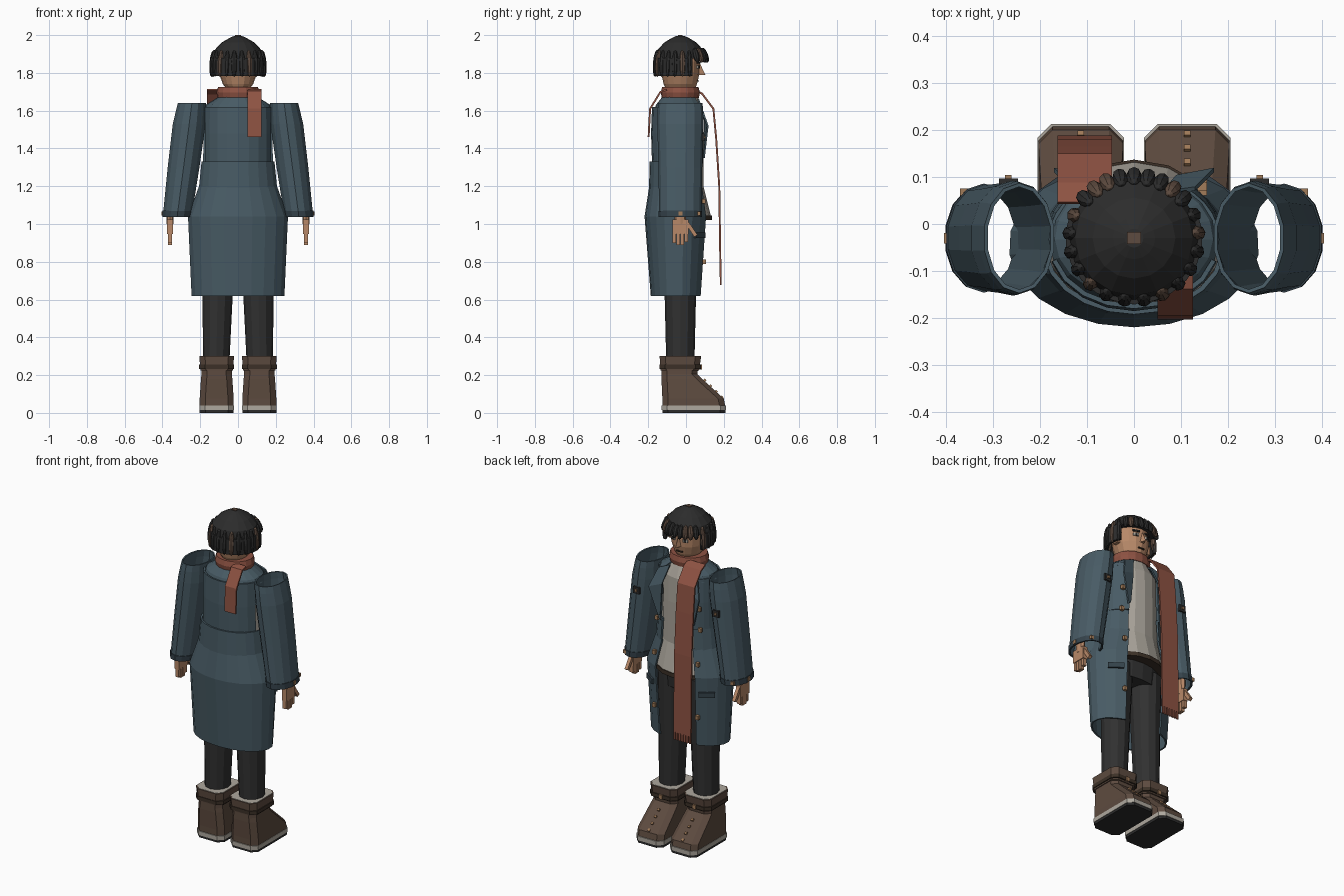
import bpy, bmesh
from math import radians, sin, cos
from mathutils import Euler, Matrix, Vector

if "Cube" in bpy.data.objects:
    bpy.data.objects.remove(bpy.data.objects["Cube"])

AXIS = -.03  # depth of the body's centre line


def material(name, *rgb):
    mat = bpy.data.materials.new(name)
    mat.use_nodes = True
    mat.diffuse_color = (*rgb, 1)
    mat.node_tree.nodes["Principled BSDF"].inputs["Base Color"].default_value = mat.diffuse_color
    return mat


coat_cloth = material("slate blue cloth", .065, .105, .13)
trim_cloth = material("dark blue cloth", .035, .055, .07)
wool = material("rust wool", .27, .085, .055)
cotton = material("cream cotton", .42, .39, .34)
trouser_cloth = material("charcoal cloth", .03, .03, .03)
leather = material("brown leather", .11, .07, .05)
dark_leather = material("dark brown leather", .045, .03, .02)
black = material("soft black", .025, .025, .025)
skin = material("skin", .48, .25, .14)
brass = material("dull brass", .36, .2, .1)


def finish(name, mat, bm, thickness=0):
    bmesh.ops.recalc_face_normals(bm, faces=bm.faces)
    mesh = bpy.data.meshes.new(name)
    bm.to_mesh(mesh)
    bm.free()
    mesh.materials.append(mat)
    part = bpy.data.objects.new(name, mesh)
    bpy.context.collection.objects.link(part)
    if thickness:
        shell = part.modifiers.new("thickness", "SOLIDIFY")
        shell.thickness = thickness
        shell.offset = 0
    return part


def pair(part):
    """Keep the left part and add its mirrored right twin."""
    twin = part.copy()
    twin.data = part.data.copy()
    twin.data.transform(Matrix.Scale(-1, 4, Vector((1, 0, 0))))
    twin.data.flip_normals()
    twin.name = "right_" + part.name
    part.name = "left_" + part.name
    bpy.context.collection.objects.link(twin)


def loft(name, mat, rings, closed=True, caps=True, thickness=0):
    """Bridge a stack of point rings with quads."""
    bm = bmesh.new()
    rows = [[bm.verts.new(point) for point in ring] for ring in rings]
    for low, high in zip(rows, rows[1:]):
        for i in range(0 if closed else 1, len(low)):
            bm.faces.new((low[i - 1], low[i], high[i], high[i - 1]))
    if closed and caps:
        bm.faces.new(rows[0])
        bm.faces.new(rows[-1])
    return finish(name, mat, bm, thickness)


def tube(name, mat, spec, x=0, y=AXIS, lean=0, start=0, end=360, sides=16, thickness=0):
    """Elliptical rings (height, half width, half depth); angles run from +y to +x."""
    closed = end - start == 360
    steps = range(sides if closed else sides + 1)
    angles = [radians(start + (end - start) * i / sides) for i in steps]
    base = spec[0][0]
    rings = [[(x + lean * (z - base) + rx * sin(a), y + ry * cos(a), z) for a in angles]
             for z, rx, ry in spec]
    return loft(name, mat, rings, closed, not thickness, thickness)


def prism(name, mat, x, spec, corner=.03):
    """Rectangular rings with cut corners (height, half width, back, front)."""
    rings = []
    for z, half, back, front in spec:
        side = [(half - corner, back), (half, back + corner),
                (half, front - corner), (half - corner, front)]
        rings.append([(x + dx, y, z) for dx, y in side] + [(x - dx, y, z) for dx, y in side[::-1]])
    return loft(name, mat, rings)


def placed(name, mat, bm, location, size, turn):
    matrix = Matrix.LocRotScale(Vector(location), Euler(turn), Vector(size))
    bmesh.ops.transform(bm, matrix=matrix, verts=bm.verts)
    return finish(name, mat, bm)


def box(name, mat, location, size, turn=(0, 0, 0)):
    bm = bmesh.new()
    bmesh.ops.create_cube(bm, size=1)
    return placed(name, mat, bm, location, size, turn)


def hair_lock(name, mat, degrees, z, length, tilt):
    bm = bmesh.new()
    bmesh.ops.create_uvsphere(bm, u_segments=8, v_segments=6, radius=1)
    a = radians(degrees)
    location = (.135 * sin(a), AXIS + .13 * cos(a), z)
    return placed(name, mat, bm, location, (.017, .017, length), (tilt, 0, -a))


def ribbon(name, left, right, path):
    rings = [[(left, y, z), (right, y, z)] for y, z in path]
    return loft(name, wool, rings, closed=False, thickness=.01)


# Boots
foot = .113
for name, mat, spec in (
        ("sole", black, [(z, .09, -.125, .21) for z in (0, .015)]),
        ("welt", cotton, [(z, .092, -.13, .213) for z in (.015, .04)]),
        ("boot", leather, [(.04, .09, -.125, .207), (.075, .09, -.125, .2), (.18, .083, -.13, .085),
                           (.205, .08, -.13, .06), (.24, .08, -.13, .065)]),
        ("boot_cuff", leather, [(.225, .086, -.134, .07), (.3, .092, -.14, .08)]),
        ("boot_liner", cotton, [(z, .086, -.135, .075) for z in (.28, .302)]),
        ("boot_strap", dark_leather, [(z, .093, -.14, .08) for z in (.233, .255)])):
    pair(prism(name, mat, foot, spec))
pair(box("boot_buckle", brass, (foot, .08, .243), (.02, .01, .025)))
for i in range(4):
    pair(box("boot_eyelet", brass, (foot, .1 + .03 * i, .173 - .03 * i), (.014, .014, .012), (-.75, 0, 0)))

# Trousers
pair(tube("trouser_leg", trouser_cloth, [(.28, .07, .075), (.62, .08, .083), (1, .09, .1)],
          x=.115, lean=-.02, sides=12))
tube("trouser_hips", trouser_cloth, [(.92, .18, .1), (1.06, .18, .115)])

# Sleeves, open at both ends, with cuffs and patches
pair(tube("sleeve", coat_cloth, [(1.04, .074, .108), (1.3, .082, .112), (1.53, .085, .118),
                                 (1.6, .077, .117), (1.64, .072, .113)],
          x=.322, lean=-.13, sides=14, thickness=.008))
pair(tube("sleeve_cuff", trim_cloth, [(1.037, .077, .111), (1.07, .078, .112)],
          x=.322, lean=-.1, sides=14, thickness=.008))
pair(box("cuff_button", brass, (.398, AXIS, 1.055), (.012, .022, .022)))
pair(box("cuff_stud", brass, (.36, .068, 1.055), (.02, .015, .02)))
pair(box("sleeve_patch", black, (.267, .09, 1.46), (.04, .014, .04)))
pair(box("patch_stud", brass, (.267, .1, 1.46), (.014, .008, .014)))

# Hands
hand = .36
pair(tube("wrist", skin, [(1, .018, .03), (1.09, .022, .032)], x=hand, sides=8))
pair(box("palm", skin, (hand, AXIS, .985), (.03, .085, .075)))
for i, length in enumerate((.05, .06, .06, .045)):
    pair(box("finger", skin, (hand, -.062 + .021 * i, .95 - length / 2), (.022, .017, length)))
pair(box("thumb", skin, (hand, .03, .97), (.02, .02, .08), (.6, 0, 0)))

# Shirt and belt
tube("shirt", cotton, [(1.03, .19, .165), (1.2, .17, .122), (1.45, .155, .125),
                       (1.6, .155, .12), (1.68, .08, .09)])
tube("shirt_belt", dark_leather, [(z, .193, .167) for z in (1.02, 1.045)])

# Open-fronted coat with armholes
tube("coat_skirt", coat_cloth, [(.62, .243, .137), (1.04, .262, .17), (1.2, .203, .145)],
     y=-.045, start=30, end=330, sides=18, thickness=.009)
tube("coat_waist", coat_cloth, [(1.19, .204, .146), (1.33, .19, .142)],
     y=-.045, start=32, end=328, sides=18, thickness=.01)
tube("coat_back", coat_cloth, [(1.32, .178, .135), (1.48, .178, .14), (1.62, .176, .135)],
     y=-.04, start=106, end=254, sides=8, thickness=.01)
tube("coat_yoke", coat_cloth, [(1.6, .178, .135), (1.63, .165, .125), (1.68, .085, .085)],
     start=38, end=322, thickness=.008)
pair(tube("coat_front", coat_cloth, [(1.32, .185, .14), (1.48, .18, .143), (1.62, .176, .13)],
          start=35, end=78, sides=4, thickness=.01))
lapel = [[(.06, .065, 1.66), (.13, .075, 1.63)], [(.09, .1, 1.55), (.17, .115, 1.52)],
         [(.105, .095, 1.36), (.12, .095, 1.35)]]
pair(loft("lapel", coat_cloth, lapel, closed=False, thickness=.009))
for y, z in ((.097, .8), (.095, 1.12), (.07, 1.32), (.08, 1.45)):
    pair(box("coat_button", brass, (.145, y, z), (.02, .018, .024)))
pair(box("pocket_flap", trim_cloth, (.19, .073, .94), (.09, .012, .03), (0, 0, -.62)))

# Scarf: neck wrap, two hanging tails and a fringe
tube("scarf_wrap", wool, [(1.668, .108, .098), (1.695, .114, .104), (1.725, .106, .096)])
ribbon("scarf_long_tail", -.163, -.047, [(.045, 1.71), (.085, 1.69), (.145, 1.61),
                                         (.16, 1.45), (.176, 1.2), (.183, .72)])
ribbon("scarf_short_tail", .05, .125, [(-.1, 1.71), (-.135, 1.7), (-.19, 1.61), (-.198, 1.46)])
for i in range(7):
    box("scarf_fringe", wool, (-.156 + .017 * i, .184, .7), (.011, .009, .045))

# Head and face
tube("neck", skin, [(1.62, .065, .07), (1.78, .07, .075)], sides=12)
tube("head", skin, [(1.7, .05, .07), (1.74, .08, .088), (1.79, .098, .1), (1.86, .107, .102), (1.93, .09, .09)])
nose = [[(-half, .06, z), (half, .06, z), (0, tip, z)] for half, tip, z in ((.016, .102, 1.79), (.008, .074, 1.85))]
loft("nose", skin, nose)
box("mouth", dark_leather, (0, .063, 1.757), (.04, .009, .007))
for name, mat, y, z, size in (("eye", cotton, .064, 1.83, (.03, .009, .016)),
                              ("pupil", black, .068, 1.83, (.013, .008, .016)),
                              ("eyebrow", black, .066, 1.853, (.042, .009, .009))):
    pair(box(name, mat, (.04, y, z), size, (0, 0, -.35)))
pair(box("ear", skin, (.108, -.02, 1.81), (.02, .035, .05)))

# Hair: cap, shell around the face, hanging locks and a short fringe
tube("hair_cap", black, [(1.875, .138, .132), (1.92, .125, .122), (1.96, .088, .086),
                         (1.985, .045, .045), (1.996, .02, .02)])
tube("hair_shell", black, [(1.785, .136, .13), (1.88, .138, .132)],
     start=62, end=298, sides=14, thickness=.015)
box("hair_tip", leather, (0, AXIS, 1.99), (.03, .025, .02))
for i in range(14):
    hair_lock("hair_lock", leather if i % 4 == 1 else black, 68 + 17.2 * i, 1.85, .072, .08)
for i in range(9):
    hair_lock("fringe_lock", leather if i in (1, 2, 7) else black, 12.5 * i - 50, 1.893, .042, .35)
